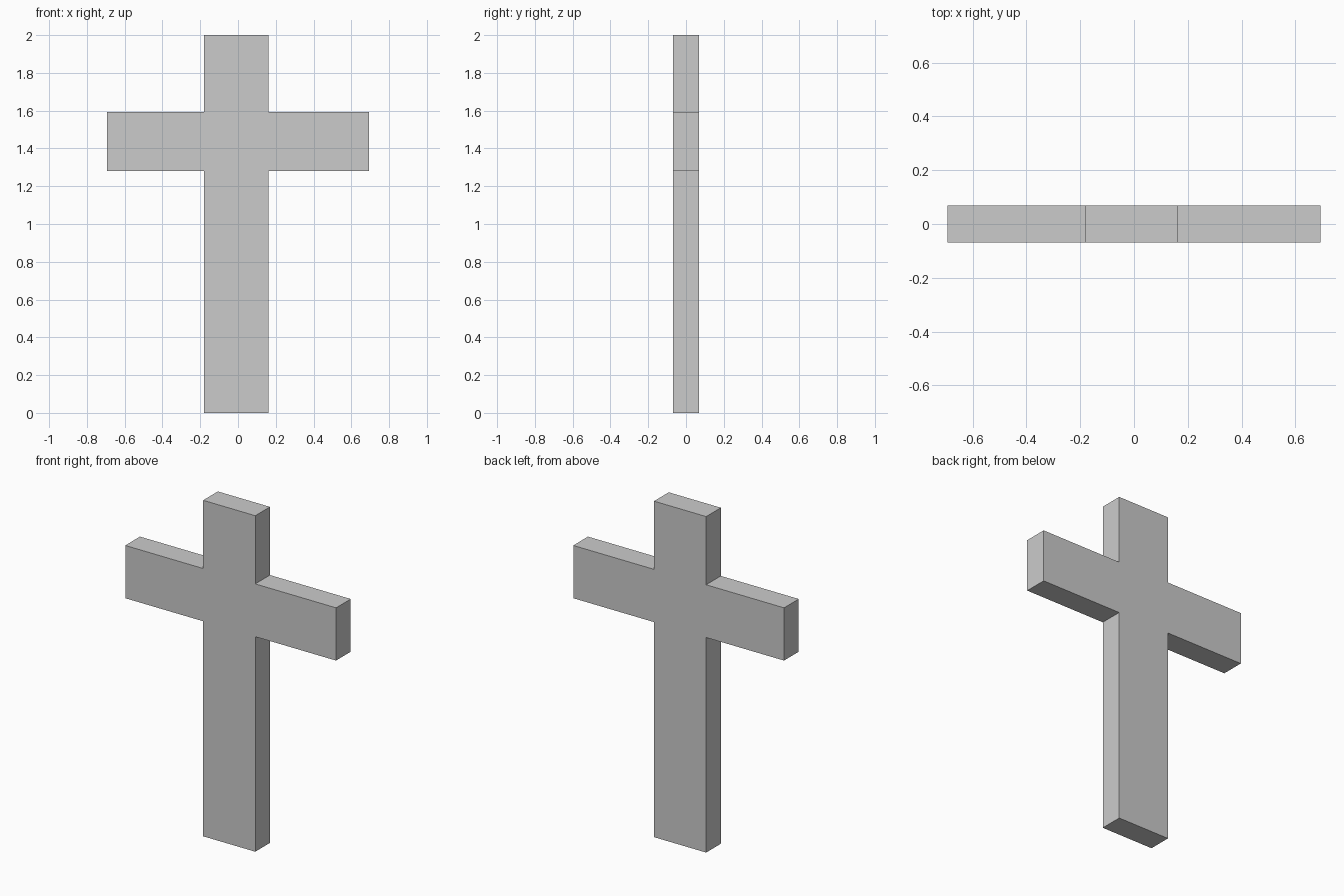
import bpy, bmesh

if "Cube" in bpy.data.objects:
    bpy.data.objects.remove(bpy.data.objects["Cube"])

HALF_DEPTH = 0.069
ARM = 0.694                  # half span of the crossbar
LEFT, RIGHT = -0.181, 0.162  # sides of the upright
LOW, HIGH, TOP = 1.28, 1.594, 2.0

# Cross outline in the xz plane
outline = [(LEFT, 0), (RIGHT, 0), (RIGHT, LOW), (ARM, LOW), (ARM, HIGH), (RIGHT, HIGH),
           (RIGHT, TOP), (LEFT, TOP), (LEFT, HIGH), (-ARM, HIGH), (-ARM, LOW), (LEFT, LOW)]

# Extrude the outline from front to back
bm = bmesh.new()
front = bm.faces.new([bm.verts.new((x, -HALF_DEPTH, z)) for x, z in outline])
back = bmesh.ops.extrude_face_region(bm, geom=[front], use_keep_orig=True)
bmesh.ops.translate(bm, vec=(0, 2 * HALF_DEPTH, 0),
                    verts=[v for v in back["geom"] if isinstance(v, bmesh.types.BMVert)])
bmesh.ops.recalc_face_normals(bm, faces=bm.faces)

mesh = bpy.data.meshes.new("cross")
bm.to_mesh(mesh)
bm.free()
bpy.context.collection.objects.link(bpy.data.objects.new("cross", mesh))
